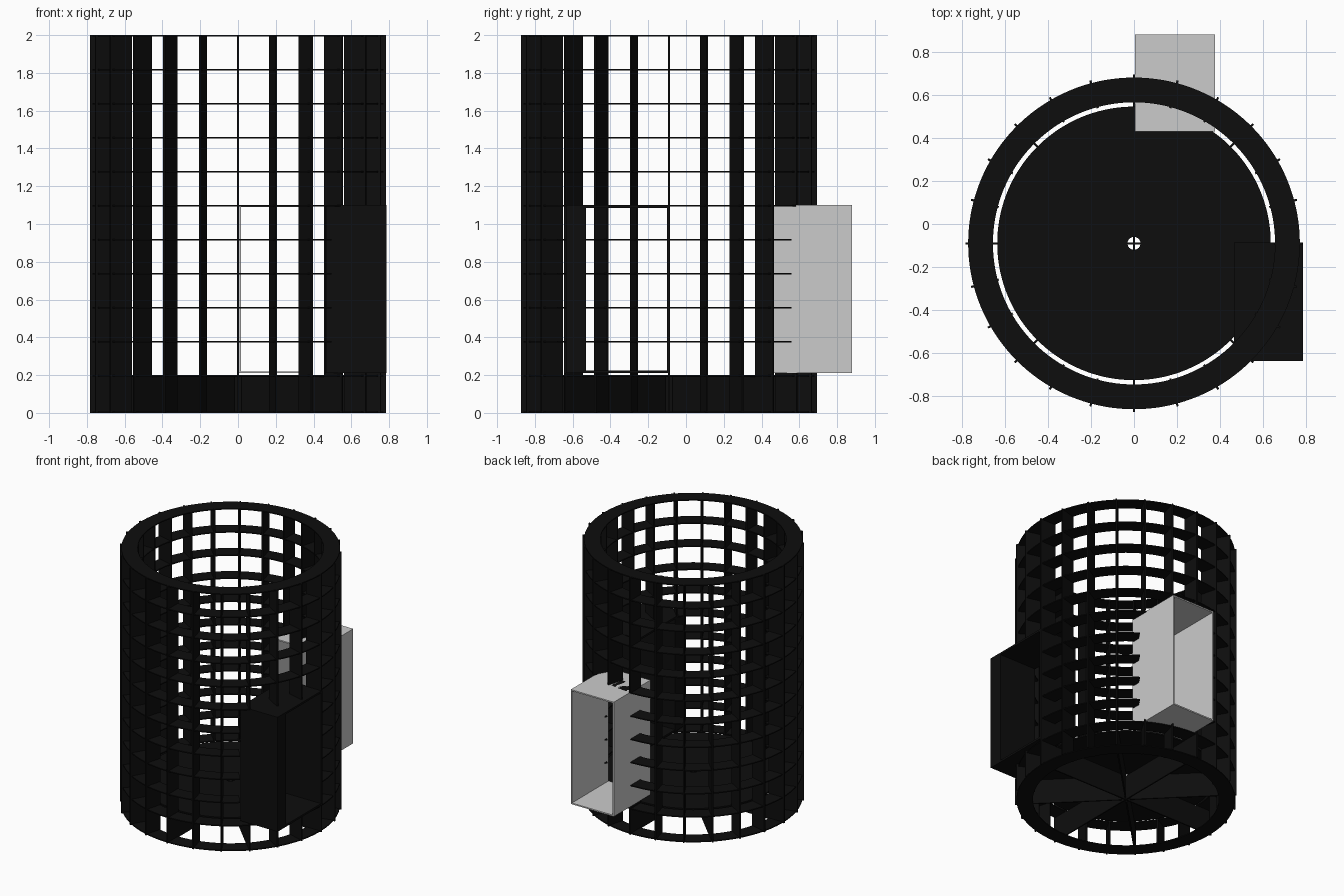
import bpy, bmesh, math
from mathutils import Matrix, Vector

if "Cube" in bpy.data.objects:
    bpy.data.objects.remove(bpy.data.objects["Cube"])

CY = -0.09                      # tower axis in y
Z0, Z1 = 0.21, 1.10             # doorway heights
DOORS = [(0.0, 0.375, 0.43, 0.88), (0.465, 0.785, -0.635, -0.085)]

black = bpy.data.materials.new("black_paint")
black.diffuse_color = (0.004, 0.004, 0.004, 1)
black.use_nodes = True
black.node_tree.nodes["Principled BSDF"].inputs["Base Color"].default_value = black.diffuse_color

def finish(name, bm, mat=None):
    bmesh.ops.recalc_face_normals(bm, faces=bm.faces)
    me = bpy.data.meshes.new(name)
    bm.to_mesh(me)
    bm.free()
    ob = bpy.data.objects.new(name, me)
    bpy.context.collection.objects.link(ob)
    if mat:
        me.materials.append(mat)
    return ob

def box(bm, x0, x1, y0, y1, z0, z1, turn=Matrix()):
    m = (turn @ Matrix.Translation(((x0 + x1) / 2, (y0 + y1) / 2, (z0 + z1) / 2))
         @ Matrix.Diagonal((x1 - x0, y1 - y0, z1 - z0, 1)))
    bmesh.ops.create_cube(bm, size=1, matrix=m)

def in_door(r, a):
    x, y = r * math.cos(a), CY + r * math.sin(a)
    return any(d[0] < x < d[1] and d[2] < y < d[3] for d in DOORS)

def annulus(name, r0, r1, z, t, cut=False, n=144):
    # flat ring plate, left open where it meets a doorway
    bm = bmesh.new()
    for i in range(n):
        a, b = 2 * math.pi * i / n, 2 * math.pi * (i + 1) / n
        if cut and in_door((r0 + r1) / 2, (a + b) / 2):
            continue
        vs = [bm.verts.new((r * math.cos(q), CY + r * math.sin(q), z))
              for r, q in ((r0, a), (r1, a), (r1, b), (r0, b))]
        bm.faces.new(vs)
    bmesh.ops.remove_doubles(bm, verts=bm.verts, dist=1e-5)
    ext = bmesh.ops.extrude_face_region(bm, geom=bm.faces[:])
    bmesh.ops.translate(bm, vec=(0, 0, t),
                        verts=[g for g in ext["geom"] if isinstance(g, bmesh.types.BMVert)])
    return finish(name, bm, black)

# Horizontal rings
annulus("base_ring", 0.655, 0.77, 0.0, 0.008)
for i in range(11):
    z = 0.20 + 0.18 * i - 0.008
    annulus(f"ring_{i}", 0.655, 0.77, z, 0.008, cut=Z0 < z < Z1 - 0.02)

# Floor with a small centre hole
annulus("floor", 0.03, 0.635, 0.19, 0.01)

# Upright fins, shortened above and below the doorways
bm = bmesh.new()
for i in range(24):
    a = math.radians(15 * i)
    turn = Matrix.Translation((0, CY, 0)) @ Matrix.Rotation(a, 4, 'Z')
    spans = [(0, Z0), (Z1, 2)] if in_door(0.715, a) else [(0, 2)]
    for lo, hi in spans:
        box(bm, 0.65, 0.783, -0.005, 0.005, lo, hi, turn)
finish("upright_fins", bm, black)

# Radial joists below the floor
bm = bmesh.new()
for i in range(8):
    turn = Matrix.Translation((0, CY, 0)) @ Matrix.Rotation(math.radians(45 * i), 4, 'Z')
    box(bm, 0.0 if i % 2 == 0 else 0.03, 0.66, -0.005, 0.005, 0, 0.19, turn)
finish("floor_joists", bm, black)

# Rear doorway, open front to back
x0, x1, y0, y1 = 0.005, 0.375, 0.43, 0.88
t = 0.01
bm = bmesh.new()
box(bm, x0, x0 + t, y0, y1, Z0, Z1)
box(bm, x1 - t, x1, y0, y1, Z0, Z1)
box(bm, x0 + t, x1 - t, y0, y1, Z0, Z0 + t)
box(bm, x0 + t, x1 - t, y0, y1, Z1 - t, Z1)
finish("rear_doorway", bm)

# Side doorway, open left to right, with a thick front jamb
x0, x1, y0, y1 = DOORS[1]
t = 0.015
bm = bmesh.new()
box(bm, x0, x1, y0, -0.53, Z0, Z1)
box(bm, x0, x1, y1 - t, y1, Z0, Z1)
box(bm, x0, x1, -0.53, y1 - t, Z0, Z0 + t)
box(bm, x0, x1, -0.53, y1 - t, Z1 - t, Z1)
finish("side_doorway", bm, black)
